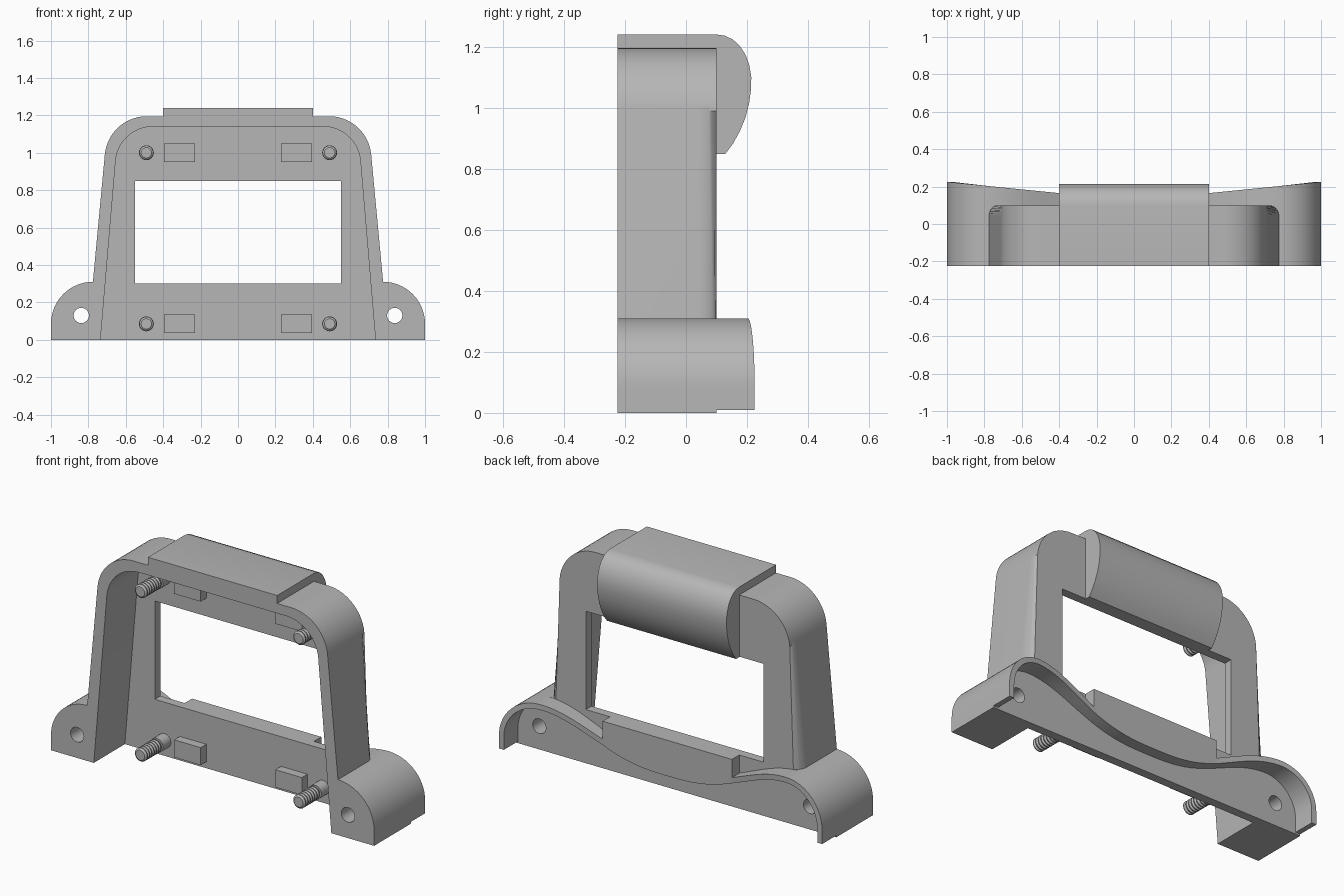
import bpy, bmesh, math
from mathutils import Vector

cube = bpy.data.objects.get("Cube")
if cube:
    bpy.data.objects.remove(cube, do_unlink=True)

FRONT, BACK = -0.225, 0.1     # depth of the frame
PANEL = 0.05                  # front side of the rear panel

grey = bpy.data.materials.new("plain grey")
grey.use_nodes = True
grey.diffuse_color = (0.47, 0.47, 0.47, 1)
grey.node_tree.nodes["Principled BSDF"].inputs["Base Color"].default_value = grey.diffuse_color


def add(name, bm):
    bmesh.ops.recalc_face_normals(bm, faces=bm.faces)
    mesh = bpy.data.meshes.new(name)
    bm.to_mesh(mesh)
    bm.free()
    mesh.materials.append(grey)
    obj = bpy.data.objects.new(name, mesh)
    bpy.context.collection.objects.link(obj)
    return obj


def prism_bm(pts, a, b, place):
    """Extrude a 2D outline; a and b give the end depth at each point."""
    bm = bmesh.new()
    fa = a if callable(a) else (lambda p: a)
    fb = b if callable(b) else (lambda p: b)
    near = [bm.verts.new(place(p, fa(p))) for p in pts]
    far = [bm.verts.new(place(p, fb(p))) for p in pts]
    bm.faces.new(near)
    bm.faces.new(far[::-1])
    for i in range(len(pts)):
        j = (i + 1) % len(pts)
        bm.faces.new((near[i], far[i], far[j], near[j]))
    return bm


def along_y(p, d):
    return (p[0], d, p[1])


def along_x(p, d):
    return (d, p[0], p[1])


def rect(x0, x1, z0, z1):
    return [(x0, z0), (x1, z0), (x1, z1), (x0, z1)]


def arc(cx, cz, r, start, end, n):
    angles = [math.radians(start + (end - start) * i / n) for i in range(n + 1)]
    return [(cx + r * math.cos(t), cz + r * math.sin(t)) for t in angles]


def mirrored(half):
    return half + [(-x, z) for x, z in reversed(half)]


def cut(obj, cutter):
    mod = obj.modifiers.new("cut", "BOOLEAN")
    mod.operation, mod.solver, mod.object = "DIFFERENCE", "EXACT", cutter
    bpy.context.view_layer.update()
    graph = bpy.context.evaluated_depsgraph_get()
    result = bpy.data.meshes.new_from_object(obj.evaluated_get(graph))
    obj.modifiers.clear()
    obj.data = result
    bpy.data.objects.remove(cutter, do_unlink=True)


def smooth(obj):
    bpy.ops.object.select_all(action="DESELECT")
    obj.select_set(True)
    bpy.context.view_layer.objects.active = obj
    bpy.ops.object.shade_smooth_by_angle(angle=math.radians(32))


# Arched frame: rounded rear edge, hollow from the front, window in the panel
outline = mirrored([(0.805, 0)] + arc(0.488, 0.97, 0.225, 5, 90, 14))
bm = prism_bm(outline, FRONT, BACK, along_y)
rim = [e for e in bm.edges if all(v.co.y > BACK - 0.001 for v in e.verts)
       and any(v.co.z > 0.001 for v in e.verts)]
bmesh.ops.bevel(bm, geom=rim, offset=0.06, segments=7, profile=0.5, affect="EDGES")
frame = add("arched_frame", bm)
cavity = mirrored([(0.743, -0.1), (0.735, 0)] + arc(0.455, 0.94, 0.2, 5, 90, 14))
cut(frame, add("cavity_cutter", prism_bm(cavity, FRONT - 0.1, PANEL, along_y)))
window = rect(-0.55, 0.55, 0.3, 0.85)
cut(frame, add("window_cutter", prism_bm(window, -0.1, 0.2, along_y)))
smooth(frame)

# Rounded mounting ears with a bolt hole
for side, label in ((1, "left"), (-1, "right")):
    shape = [(0.745, 0), (1, 0)] + arc(0.775, 0.085, 0.225, 0, 90, 16) + [(0.72, 0.31)]
    shape = [(side * x, z) for x, z in shape]
    ear = add(label + "_ear", prism_bm(shape, FRONT, BACK, along_y))
    hole = arc(side * 0.838, 0.13, 0.041, 0, 345, 23)
    cut(ear, add("hole_cutter", prism_bm(hole, -0.4, 0.4, along_y)))
    smooth(ear)


# Wavy rear lip that runs over the ears and dips in the middle
def swoop(x):
    wave = 0.5 + 0.5 * math.cos(math.pi * (0.775 - x) / 0.775)
    return (x, 0.13 + 0.18 * wave ** 1.5)


def lip_depth(p):
    return 0.165 + 0.06 * max(0, (abs(p[0]) - 0.4) / 0.6)


outer_part = [swoop(0.775 - 0.375 * i / 12) for i in range(1, 13)]
middle_part = [swoop(0.4 - 0.4 * i / 10) for i in range(1, 10)]
half = [(1, 0.01)] + arc(0.775, 0.085, 0.225, 0, 90, 16) + outer_part + middle_part
path = half + [swoop(0)] + [(-x, z) for x, z in reversed(half)]
under = []
for i, p in enumerate(path):
    before, after = path[max(i - 1, 0)], path[min(i + 1, len(path) - 1)]
    t = (Vector(after) - Vector(before)).normalized()
    under.append((p[0] - t.y * 0.03, p[1] + t.x * 0.03))

bm = bmesh.new()
rows = []
for p, q in zip(path, under):
    d = lip_depth(p)
    rows.append([bm.verts.new(along_y(a, y)) for a, y in
                 ((p, 0.09), (p, d), (q, d), (q, 0.09))])
for r, s in zip(rows, rows[1:]):
    for k in range(4):
        bm.faces.new((r[k], r[(k + 1) % 4], s[(k + 1) % 4], s[k]))
bm.faces.new(rows[0])
bm.faces.new(rows[-1])
smooth(add("rear_lip", bm))

# Sill block standing on the lip, under the window
sill = [p for p in path if abs(p[0]) < 0.401] + [(-0.4, 0.3), (0.4, 0.3)]
add("sill_block", prism_bm(sill, 0.09, 0.165, along_y))

# Top plate flowing into the rounded rear grip
grip = [(FRONT, 1.16), (FRONT, 1.24), (0.1, 1.24), (0.127, 1.236), (0.153, 1.224),
        (0.176, 1.203), (0.195, 1.174), (0.208, 1.138), (0.214, 1.1), (0.213, 1.06),
        (0.207, 1.015), (0.195, 0.968), (0.177, 0.924), (0.154, 0.882), (0.128, 0.848),
        (0.09, 0.848), (0.09, 1.16)]
smooth(add("top_grip", prism_bm(grip, -0.4, 0.4, along_x)))


# Threaded studs and small spacer blocks on the panel
def stud(name, x, z):
    profile = [(0.06, 0), (0.06, 0.04), (-0.02, 0.04), (-0.02, 0.03)]
    for i in range(7):
        y = -0.025 - i * 0.02
        profile += [(y, 0.03), (y - 0.007, 0.038), (y - 0.012, 0.038)]
    profile += [(-0.165, 0.028), (-0.165, 0)]
    bm = bmesh.new()
    chain = [bm.verts.new((x + r, y, z)) for y, r in profile]
    edges = [bm.edges.new(pair) for pair in zip(chain, chain[1:])]
    bmesh.ops.spin(bm, geom=chain + edges, cent=(x, 0, z), axis=(0, 1, 0),
                   angle=math.tau, steps=24)
    bmesh.ops.remove_doubles(bm, verts=bm.verts, dist=0.0005)
    smooth(add(name, bm))


for side, label in ((1, "left"), (-1, "right")):
    for level, z in (("lower", 0.085), ("upper", 1.0)):
        stud(f"{level}_{label}_stud", side * 0.49, z)
        block = rect(side * 0.313 - 0.082, side * 0.313 + 0.082, z - 0.049, z + 0.049)
        add(f"{level}_{label}_block", prism_bm(block, 0, 0.06, along_y))
